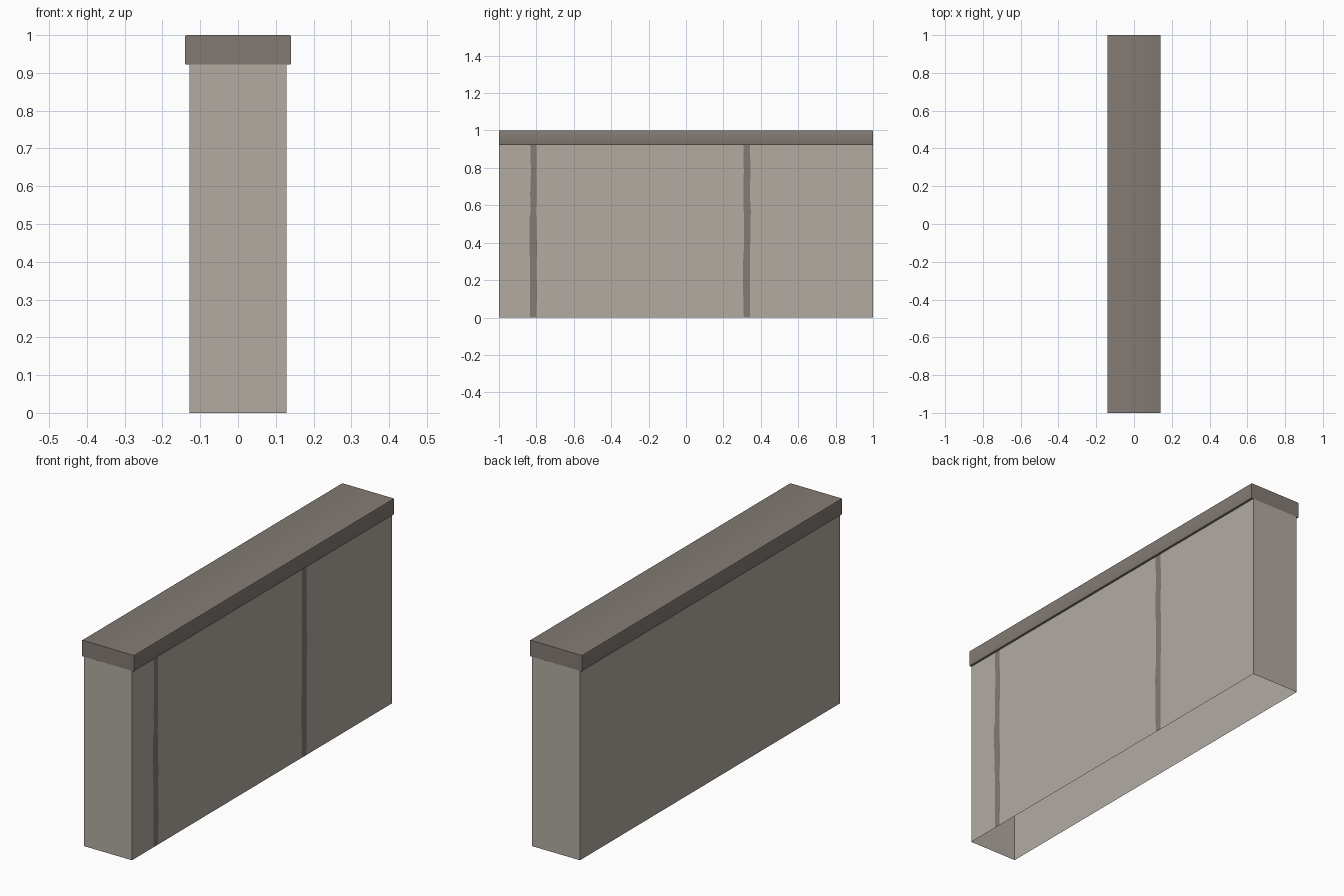
import bpy, bmesh

if "Cube" in bpy.data.objects:
    bpy.data.objects.remove(bpy.data.objects["Cube"])

def material(name, rgb):
    m = bpy.data.materials.new(name)
    m.diffuse_color = (*rgb, 1)
    m.use_nodes = True
    m.node_tree.nodes["Principled BSDF"].inputs["Base Color"].default_value = m.diffuse_color
    return m

plaster = material("pale plaster", (0.445, 0.407, 0.361))
stone = material("dark stone", (0.227, 0.198, 0.174))

def finish(bm, name, mats):
    me = bpy.data.meshes.new(name)
    bm.normal_update()
    bm.to_mesh(me)
    bm.free()
    ob = bpy.data.objects.new(name, me)
    bpy.context.collection.objects.link(ob)
    for m in mats:
        me.materials.append(m)
    return ob

# Wall body: shell open at the bottom, with two ragged dark seams on the +x side
W, H = 0.129, 0.922
rows = [  # z, seam 1 left/right, seam 2 left/right
    (0.00, -0.833, -0.800, 0.309, 0.343),
    (0.12, -0.833, -0.797, 0.306, 0.343),
    (0.28, -0.833, -0.799, 0.304, 0.343),
    (0.36, -0.837, -0.797, 0.309, 0.343),
    (0.53, -0.838, -0.800, 0.309, 0.345),
    (0.56, -0.831, -0.802, 0.309, 0.347),
    (0.66, -0.833, -0.798, 0.306, 0.341),
    (0.78, -0.829, -0.798, 0.309, 0.345),
    (H, -0.833, -0.799, 0.307, 0.342),
]
bm = bmesh.new()
grid = [[bm.verts.new((W, y, r[0])) for y in (-1, *r[1:], 1)] for r in rows]
for a, b in zip(grid, grid[1:]):
    for i in range(5):
        f = bm.faces.new((a[i], a[i + 1], b[i + 1], b[i]))
        f.material_index = i % 2
fb, ft, bb, bt = [bm.verts.new((-W, y, z)) for y in (-1, 1) for z in (0, H)]
bm.faces.new([fb] + [r[0] for r in grid] + [ft])                # front end
bm.faces.new([r[-1] for r in reversed(grid)] + [bb, bt])        # back end
bm.faces.new((fb, ft, bt, bb))                                  # left side
bm.faces.new(grid[-1] + [bt, ft])                               # top under the cap
bmesh.ops.recalc_face_normals(bm, faces=bm.faces)
finish(bm, "wall_body", [plaster, stone])

# Coping along the top, with slightly eased long edges
bm = bmesh.new()
bmesh.ops.create_cube(bm, size=1)
for v in bm.verts:
    v.co = (v.co.x * 0.28, v.co.y * 2, 0.961 + v.co.z * 0.078)
long_edges = [e for e in bm.edges if abs(e.verts[0].co.y - e.verts[1].co.y) > 1]
bmesh.ops.bevel(bm, geom=long_edges, offset=0.003, segments=2, profile=0.5, affect='EDGES')
cap = finish(bm, "wall_coping", [stone])
bpy.context.view_layer.objects.active = cap
cap.select_set(True)
bpy.ops.object.shade_smooth_by_angle()
